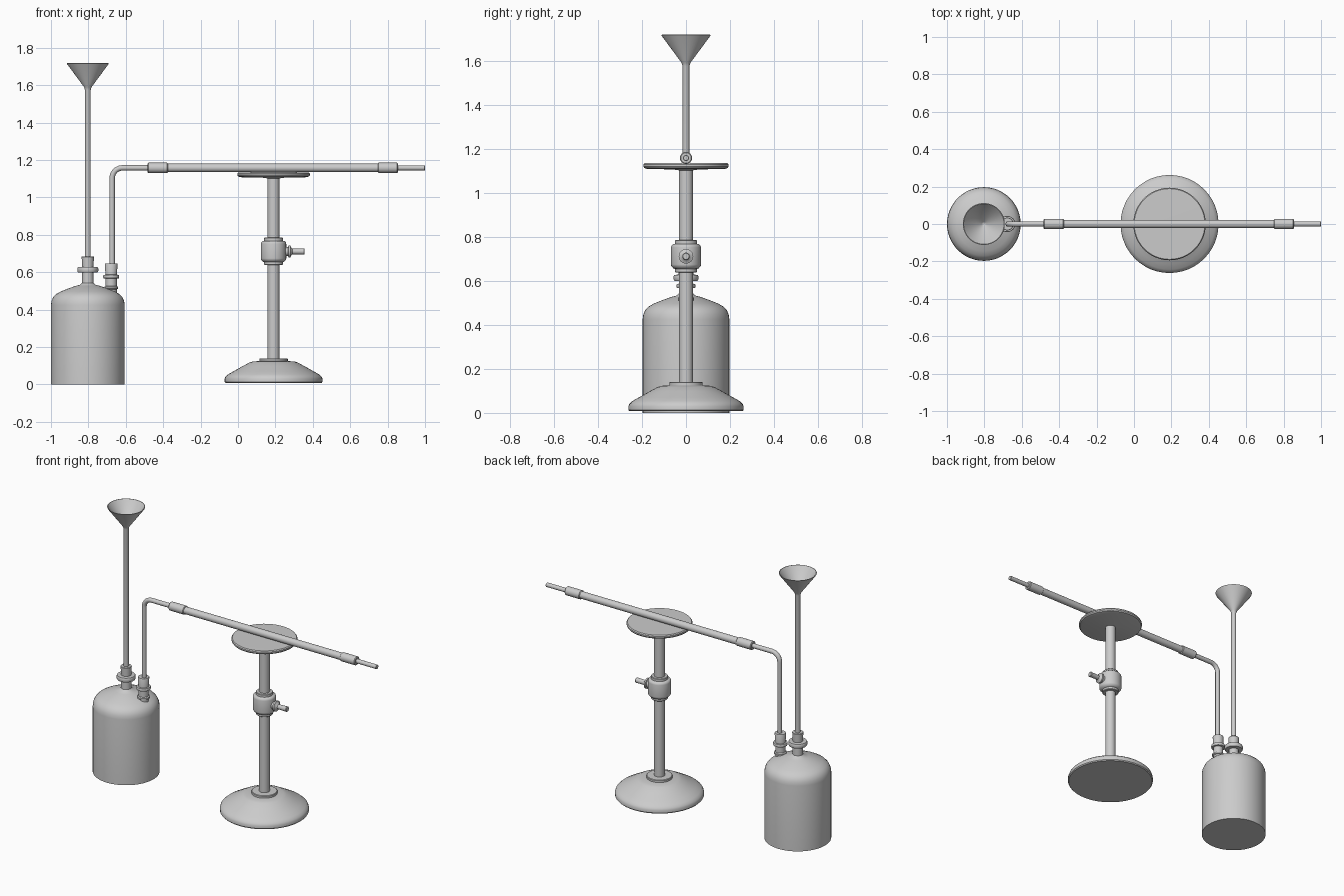
import bpy, math
from mathutils import Vector

if "Cube" in bpy.data.objects:
    bpy.data.objects.remove(bpy.data.objects["Cube"])

SEG = 48


def lathe(name, profile, loc, axis="Z", seg=SEG, angle=35):
    """Revolve (radius, height) points around z; axis X lays the part along +x."""
    verts, faces, rings = [], [], []
    for r, h in profile:
        if r < 1e-6:
            rings.append([len(verts)] * seg)
            verts.append((0, 0, h))
        else:
            rings.append(list(range(len(verts), len(verts) + seg)))
            for i in range(seg):
                a = 2 * math.pi * i / seg
                verts.append((r * math.cos(a), r * math.sin(a), h))
    for lo, hi in zip(rings, rings[1:]):
        for i in range(seg):
            j = (i + 1) % seg
            quad = [lo[i], lo[j], hi[j], hi[i]]
            faces.append(list(dict.fromkeys(quad)))
    if axis == "X":
        verts = [(z, x, y) for x, y, z in verts]
    mesh = bpy.data.meshes.new(name)
    mesh.from_pydata(verts, [], faces)
    mesh.update()
    return finish(name, mesh, loc, angle)


def finish(name, mesh, loc=(0, 0, 0), angle=35):
    obj = bpy.data.objects.new(name, mesh)
    obj.location = loc
    bpy.context.collection.objects.link(obj)
    bpy.ops.object.select_all(action="DESELECT")
    obj.select_set(True)
    bpy.context.view_layer.objects.active = obj
    bpy.ops.object.shade_smooth_by_angle(angle=math.radians(angle))
    return obj


def rod(name, r, start, end, loc, axis="Z", bevel=0.0):
    b = bevel
    pts = [(0, start), (r - b, start), (r, start + b), (r, end - b), (r - b, end), (0, end)]
    if not b:
        pts = [(0, start), (r, start), (r, end), (0, end)]
    return lathe(name, pts, loc, axis, seg=32)


def bent_tube(name, pts, radius):
    """Round tube swept along a path."""
    curve = bpy.data.curves.new(name, "CURVE")
    curve.dimensions = "3D"
    curve.bevel_depth = radius
    curve.bevel_resolution = 6
    curve.use_fill_caps = True
    spline = curve.splines.new("POLY")
    spline.points.add(len(pts) - 1)
    for p, co in zip(spline.points, pts):
        p.co = (*co, 1)
    temp = bpy.data.objects.new(name + "_path", curve)
    bpy.context.collection.objects.link(temp)
    mesh = bpy.data.meshes.new_from_object(temp.evaluated_get(bpy.context.evaluated_depsgraph_get()))
    bpy.data.objects.remove(temp)
    return finish(name, mesh)


BX, SX, NX, TZ = -0.803, 0.19, -0.678, 1.158

# Bottle with central neck
lathe("bottle", [
    (0, 0), (0.197, 0), (0.197, 0.425), (0.194, 0.447), (0.185, 0.467),
    (0.170, 0.483), (0.145, 0.497), (0.105, 0.513), (0.065, 0.527),
    (0.042, 0.533), (0.031, 0.543), (0.030, 0.598), (0.053, 0.600),
    (0.056, 0.606), (0.056, 0.621), (0.053, 0.627), (0.030, 0.628), (0, 0.628)], (BX, 0, 0))
lathe("bottle_stopper", [(0, 0.59), (0.028, 0.59), (0.033, 0.682), (0.031, 0.685), (0, 0.685)], (BX, 0, 0))

# Side neck
lathe("side_neck", [
    (0, 0.42), (0.030, 0.42), (0.030, 0.508), (0.037, 0.512), (0.037, 0.522), (0.030, 0.526),
    (0.030, 0.566), (0.041, 0.568), (0.043, 0.573), (0.043, 0.581), (0.041, 0.586),
    (0.029, 0.587), (0, 0.587)], (NX, 0, 0))
lathe("side_stopper", [(0, 0.56), (0.029, 0.56), (0.034, 0.643), (0.032, 0.647), (0, 0.647)], (NX, 0, 0))

# Thistle funnel, open cone on a long stem
lathe("funnel", [
    (0, 0.60), (0.0155, 0.60), (0.0155, 1.575), (0.020, 1.59), (0.110, 1.712),
    (0.112, 1.717), (0.108, 1.718), (0.100, 1.708), (0.012, 1.592), (0, 1.585)], (BX, 0, 0))

# Delivery tube with a rounded elbow
R = 0.055
arc = [(NX + 0.005 + R - R * math.cos(t), 0, TZ - R + R * math.sin(t))
       for t in (math.radians(90 * i / 12) for i in range(13))]
bent_tube("delivery_tube", [(NX + 0.005, 0, 0.60)] + arc + [(-0.40, 0, TZ)], 0.0145)

# Horizontal tube, end stoppers and outlet
rod("reaction_tube", 0.0225, -0.45, 0.83, (0, 0, TZ), "X")
for name, x0, x1 in (("left_stopper", -0.483, -0.375), ("right_stopper", 0.748, 0.855)):
    rod(name, 0.0275, x0, x1, (0, 0, TZ), "X", bevel=0.004)
rod("outlet_tube", 0.0135, 0.80, 1.0, (0, 0, TZ), "X", bevel=0.002)

# Stand base and posts
lathe("stand_base", [
    (0, 0.008), (0.257, 0.008), (0.262, 0.014), (0.262, 0.030), (0.257, 0.042),
    (0.243, 0.054), (0.215, 0.070), (0.165, 0.098), (0.130, 0.117), (0.112, 0.123),
    (0.076, 0.125), (0.076, 0.137), (0.073, 0.140), (0, 0.140)], (SX, 0, 0))
rod("lower_post", 0.0315, 0.12, 0.66, (SX, 0, 0))
rod("upper_post", 0.0315, 0.76, 1.12, (SX, 0, 0))

# Height clamp and its thumb screw
lathe("clamp", [
    (0, 0.638), (0.047, 0.638), (0.050, 0.641), (0.050, 0.654), (0.058, 0.657),
    (0.067, 0.668), (0.068, 0.674), (0.068, 0.752), (0.066, 0.760), (0.060, 0.766),
    (0.050, 0.768), (0.050, 0.782), (0.047, 0.785), (0, 0.785)], (SX, 0, 0))
lathe("thumb_screw", [
    (0, 0.24), (0.024, 0.24), (0.024, 0.268), (0.033, 0.270), (0.033, 0.280),
    (0.022, 0.284), (0.015, 0.292), (0.016, 0.345), (0.017, 0.352), (0.014, 0.356),
    (0, 0.356)], (0, 0, 0.711), "X", seg=32)

# Round table plate
lathe("table_plate", [
    (0, 1.102), (0.034, 1.102), (0.060, 1.106), (0.175, 1.108), (0.189, 1.112),
    (0.194, 1.119), (0.194, 1.128), (0.189, 1.134), (0, 1.136)], (SX, 0, 0))
